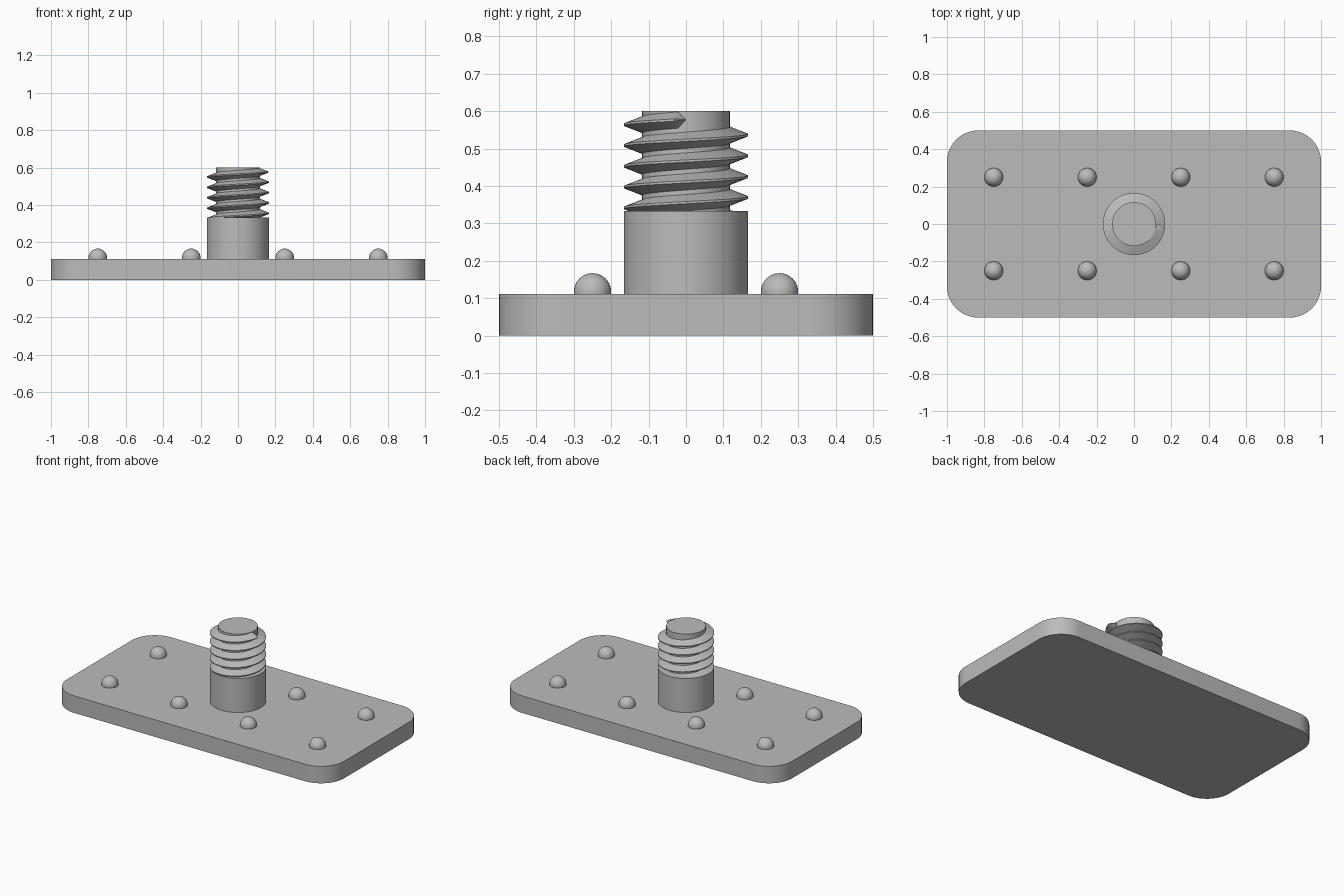
import bpy, bmesh
from math import sin, cos, pi, radians

cube = bpy.data.objects.get("Cube")
if cube:
    bpy.data.objects.remove(cube, do_unlink=True)

steel = bpy.data.materials.new("plain grey")
steel.use_nodes = True
grey = (0.5, 0.5, 0.5, 1)
steel.diffuse_color = grey
steel.node_tree.nodes["Principled BSDF"].inputs["Base Color"].default_value = grey

PLATE_TOP, SHANK_TOP, TOP = 0.111, 0.333, 0.6
SHANK_R, CORE_R = 0.166, 0.117


def finish(name, bm):
    """Turn a bmesh into a smooth-shaded object with sharp edges kept."""
    bmesh.ops.recalc_face_normals(bm, faces=bm.faces)
    mesh = bpy.data.meshes.new(name)
    bm.to_mesh(mesh)
    bm.free()
    obj = bpy.data.objects.new(name, mesh)
    bpy.context.collection.objects.link(obj)
    mesh.materials.append(steel)
    bpy.ops.object.select_all(action="DESELECT")
    bpy.context.view_layer.objects.active = obj
    obj.select_set(True)
    bpy.ops.object.shade_smooth_by_angle(angle=radians(30))
    return obj


def prism(name, outline, z0, z1):
    """Extrude a flat outline upwards."""
    bm = bmesh.new()
    base = bm.faces.new([bm.verts.new((x, y, z0)) for x, y in outline])
    new = bmesh.ops.extrude_face_region(bm, geom=[base])["geom"]
    verts = [v for v in new if isinstance(v, bmesh.types.BMVert)]
    bmesh.ops.translate(bm, vec=(0, 0, z1 - z0), verts=verts)
    return finish(name, bm)


def circle(radius, n=64):
    return [(radius * cos(2 * pi * i / n), radius * sin(2 * pi * i / n)) for i in range(n)]


# Base plate with rounded corners
R, STEPS = 0.167, 12
outline = []
for k, (sx, sy) in enumerate([(1, 1), (-1, 1), (-1, -1), (1, -1)]):
    for i in range(STEPS + 1):
        a = pi / 2 * (k + i / STEPS)
        outline.append((sx * (1 - R) + R * cos(a), sy * (0.5 - R) + R * sin(a)))
prism("base_plate", outline, 0, PLATE_TOP)

# Plain shank and threaded core
prism("shank", circle(SHANK_R), PLATE_TOP, SHANK_TOP)
prism("thread_core", circle(CORE_R), SHANK_TOP, TOP)

# Domed studs, in two rows of four
for row, y in (("front", -0.25), ("back", 0.25)):
    for i in range(4):
        bm = bmesh.new()
        bmesh.ops.create_uvsphere(bm, u_segments=32, v_segments=20, radius=0.05)
        bmesh.ops.translate(bm, vec=(-0.75 + 0.5 * i, y, 0.117), verts=bm.verts)
        bmesh.ops.bisect_plane(bm, geom=bm.verts[:] + bm.edges[:] + bm.faces[:],
                               plane_co=(0, 0, PLATE_TOP), plane_no=(0, 0, 1), clear_inner=True)
        finish(f"{row}_stud_{i + 1}", bm)

# Helical thread: a V profile swept upwards, ending in a short point
PITCH, TURNS, SEG, END_Z = 0.0556, 5, 64, 0.578
PROFILE = [(CORE_R - 0.003, -0.023), (SHANK_R, -0.003), (SHANK_R, 0.003), (CORE_R - 0.003, 0.023)]
bm = bmesh.new()
rings = []
last = TURNS * SEG - 2
for i in range(last + 1):
    a = 2 * pi * i / SEG
    z = END_Z + PITCH * (i / SEG - TURNS)
    rings.append([bm.verts.new((r * cos(a), r * sin(a), z + dz)) for r, dz in PROFILE])
for lower, upper in zip(rings, rings[1:]):
    for j in range(4):
        k = (j + 1) % 4
        bm.faces.new((lower[j], lower[k], upper[k], upper[j]))
bm.faces.new(rings[0])
tip = bm.verts.new((0.136, 0, END_Z))
for j in range(4):
    bm.faces.new((rings[-1][j], rings[-1][(j + 1) % 4], tip))
# Trim the thread flush with the shank
cut = bmesh.ops.bisect_plane(bm, geom=bm.verts[:] + bm.edges[:] + bm.faces[:],
                             plane_co=(0, 0, SHANK_TOP), plane_no=(0, 0, 1), clear_inner=True)
finish("screw_thread", bm)
